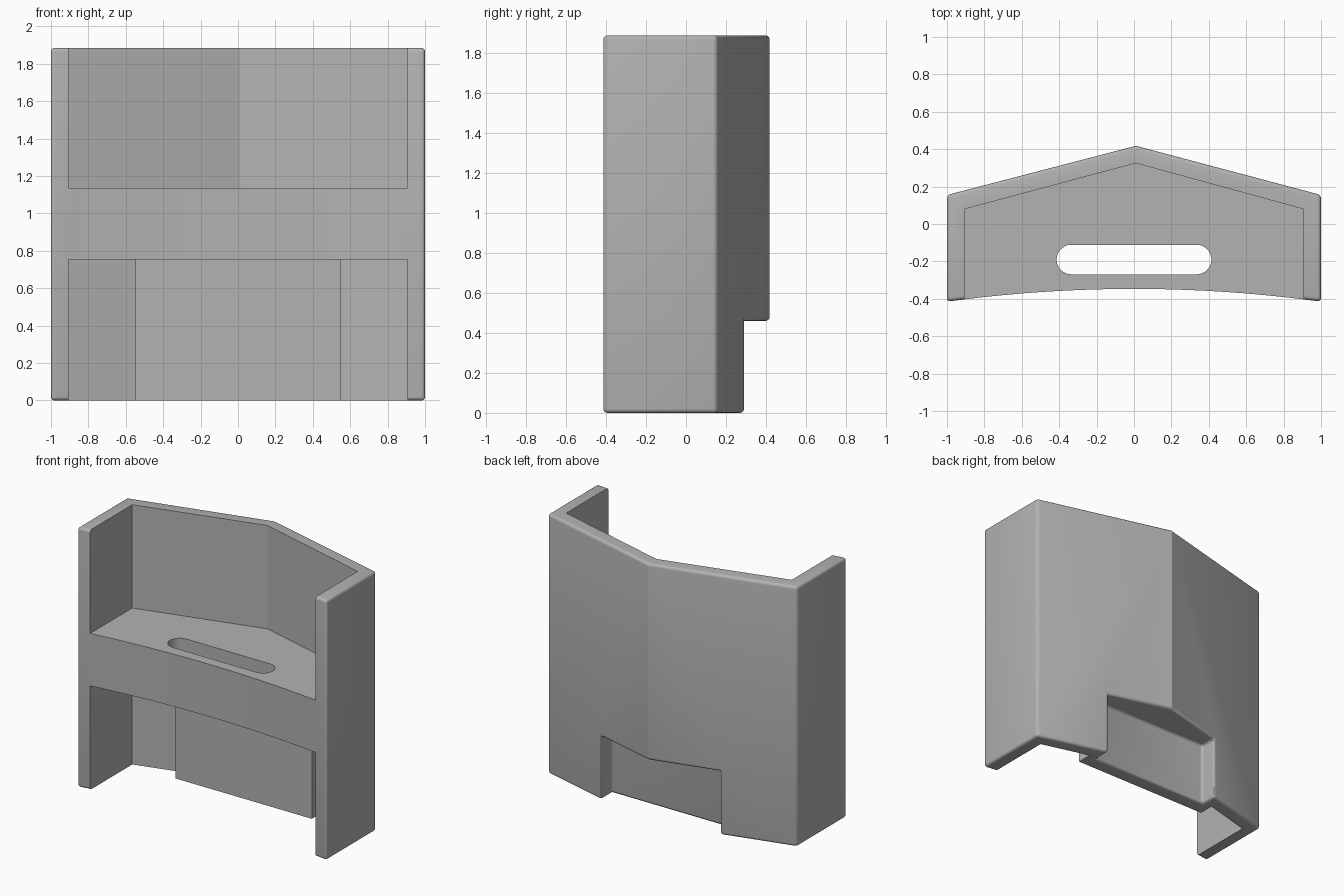
import bpy
import bmesh
import math

cube = bpy.data.objects.get("Cube")
if cube:
    bpy.data.objects.remove(cube, do_unlink=True)

HEIGHT = 1.885
FRONT, MIDDLE, SIDE, PEAK = -0.415, -0.347, 0.155, 0.418
SHELF_LOW, SHELF_HIGH = 0.755, 1.135


def prism(name, outline, low, high):
    """Extrude a plan outline between two heights."""
    bm = bmesh.new()
    face = bm.faces.new([bm.verts.new((x, y, low)) for x, y in outline])
    top = bmesh.ops.extrude_face_region(bm, geom=[face])["geom"]
    bmesh.ops.translate(bm, vec=(0, 0, high - low),
                        verts=[v for v in top if isinstance(v, bmesh.types.BMVert)])
    bmesh.ops.recalc_face_normals(bm, faces=bm.faces)
    mesh = bpy.data.meshes.new(name)
    bm.to_mesh(mesh)
    bm.free()
    obj = bpy.data.objects.new(name, mesh)
    bpy.context.collection.objects.link(obj)
    return obj


def cut(target, cutter):
    mod = target.modifiers.new(cutter.name, 'BOOLEAN')
    mod.operation = 'DIFFERENCE'
    mod.solver = 'EXACT'
    mod.object = cutter
    apply(target, mod)
    bpy.data.objects.remove(cutter, do_unlink=True)


def apply(obj, mod):
    bpy.context.view_layer.objects.active = obj
    bpy.ops.object.modifier_apply(modifier=mod.name)


# Grey plastic
grey = bpy.data.materials.new("grey")
grey.use_nodes = True
colour = (0.45, 0.45, 0.45, 1)
grey.diffuse_color = colour
grey.node_tree.nodes["Principled BSDF"].inputs["Base Color"].default_value = colour

# Housing: pointed back, straight sides, shallow concave front
steps = 24
arc = []
for i in range(steps + 1):
    x = -1 + 2 * i / steps
    arc.append((x, MIDDLE + (FRONT - MIDDLE) * x * x))
housing = prism("housing", arc + [(1, SIDE), (0.01, PEAK), (-1, SIDE)], 0, HEIGHT)
housing.data.materials.append(grey)

# Recess low in the back
cut(housing, prism("back_recess", [(-0.475, 0.165), (0.475, 0.165),
                                   (0.475, 1), (-0.475, 1)], -1, 0.46))

# Softened outer edges
bevel = housing.modifiers.new("soft_edges", 'BEVEL')
bevel.width = 0.02
bevel.segments = 4
bevel.limit_method = 'ANGLE'
bevel.angle_limit = math.radians(45)
apply(housing, bevel)

# Upper pocket, open to the front and top
cut(housing, prism("upper_pocket", [(-0.905, -1), (0.905, -1), (0.905, 0.08),
                                    (0.01, 0.325), (-0.905, 0.08)], SHELF_HIGH, 3))

# Lower pocket, leaving the raised block behind the recess
right = [(0.905, -1), (0.905, 0.08), (0.547, 0.177), (0.547, 0.065)]
left = [(-x, y) for x, y in reversed(right)]
cut(housing, prism("lower_pocket", right + left, -1, SHELF_LOW))

# Rounded slot through the shelf
radius, reach, centre = 0.079, 0.335, -0.19
slot = []
for side, start in ((1, -90), (-1, 90)):
    for i in range(13):
        a = math.radians(start + 15 * i)
        slot.append((side * reach + radius * math.cos(a), centre + radius * math.sin(a)))
cut(housing, prism("slot", slot, 0.6, 1.3))

# Smooth shading with sharp edges kept
bpy.ops.object.select_all(action='DESELECT')
housing.select_set(True)
bpy.context.view_layer.objects.active = housing
bpy.ops.object.shade_smooth_by_angle(angle=math.radians(28))
